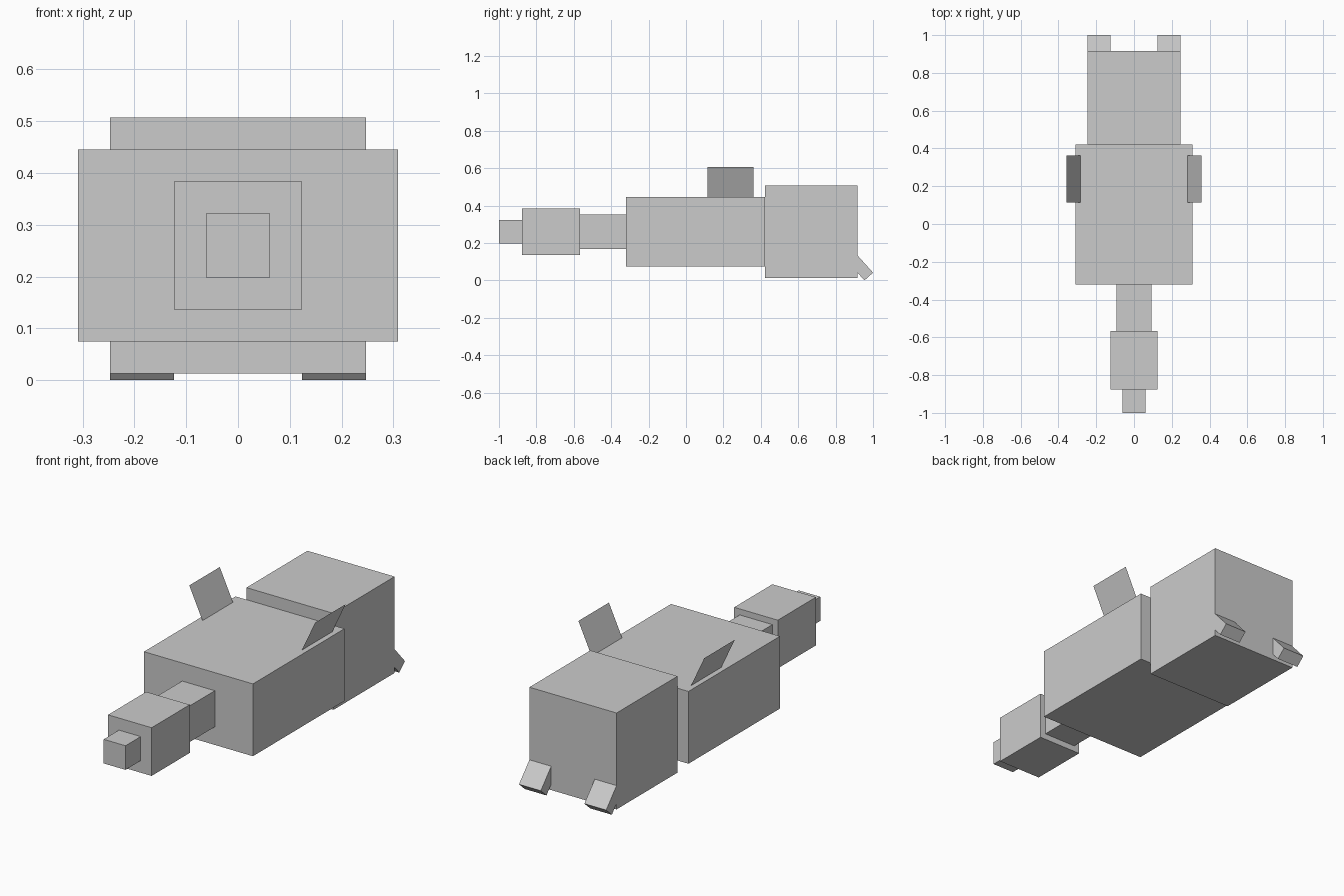
import bpy
import math

if "Cube" in bpy.data.objects:
    bpy.data.objects.remove(bpy.data.objects["Cube"])

U = 0.0618  # one modelling unit of the blocky grid


def mesh_object(name, verts, faces):
    mesh = bpy.data.meshes.new(name)
    mesh.from_pydata(verts, [], faces)
    obj = bpy.data.objects.new(name, mesh)
    bpy.context.collection.objects.link(obj)
    return obj


def box(name, size, centre, tilt=0.0):
    bpy.ops.mesh.primitive_cube_add(size=1, location=centre, rotation=(tilt, 0, 0))
    obj = bpy.context.object
    obj.name = name
    obj.scale = size
    return obj


# Chain of blocks from the tail tip (front) to the head (back):
# name, width, length, height in units, centre height
y = -1.0
for name, w, l, h, z in [
    ("tail_tip", 2, 2, 2, 0.26),
    ("tail_end", 4, 5, 4, 0.26),
    ("tail_base", 3, 4, 3, 0.26),
    ("body", 10, 12, 6, 0.26),
    ("head", 8, 8, 8, 0.26),
]:
    box(name, (w * U, l * U, h * U), (0, y + l * U / 2, z))
    y += l * U

# Pairs: lower feelers on the head and thin fins on the back
TILT = math.radians(48)
LENGTH = 3 * U
for side, s in (("left", -1), ("right", 1)):
    end_y = 1.0 - math.sin(TILT) * U / 2
    end_z = math.cos(TILT) * U / 2
    box("feeler_" + side, (2 * U, LENGTH, U),
        (s * 3 * U, end_y - math.cos(TILT) * LENGTH / 2,
         end_z + math.sin(TILT) * LENGTH / 2), -TILT)

    # Flat fin leaning outward, without thickness
    lo, hi = (s * 0.279, 0.439), (s * 0.357, 0.606)
    mesh_object("fin_" + side,
                [(lo[0], 0.115, lo[1]), (lo[0], 0.362, lo[1]),
                 (hi[0], 0.362, hi[1]), (hi[0], 0.115, hi[1])],
                [(0, 1, 2, 3)])
